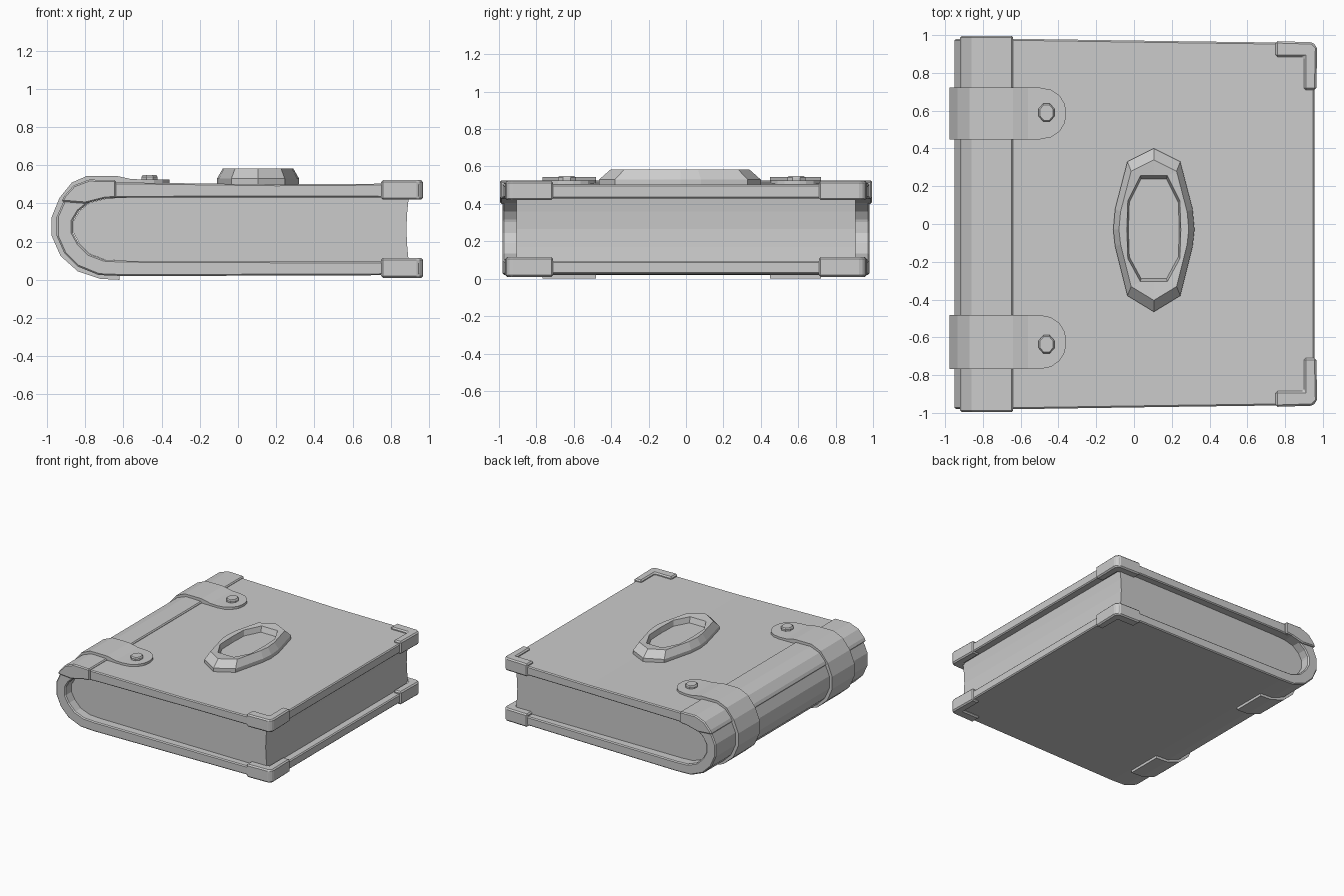
import bpy, bmesh
from math import cos, sin, pi

if "Cube" in bpy.data.objects:
    bpy.data.objects.remove(bpy.data.objects["Cube"])


def finish(name, bm, bevel=0):
    bmesh.ops.recalc_face_normals(bm, faces=bm.faces)
    me = bpy.data.meshes.new(name)
    bm.to_mesh(me)
    bm.free()
    ob = bpy.data.objects.new(name, me)
    bpy.context.collection.objects.link(ob)
    if bevel:
        m = ob.modifiers.new("bevel", "BEVEL")
        m.width = bevel
        m.segments = 1
        m.limit_method = 'ANGLE'
    return ob


def loft(name, rings, bevel=0):
    """Skin a stack of equal-length rings and cap both ends."""
    bm = bmesh.new()
    vs = [[bm.verts.new(p) for p in r] for r in rings]
    for a, b in zip(vs, vs[1:]):
        for i in range(len(a)):
            j = (i + 1) % len(a)
            bm.faces.new((a[i], a[j], b[j], b[i]))
    bm.faces.new(vs[0])
    bm.faces.new(vs[-1])
    return finish(name, bm, bevel)


def band(name, outer, inner, yc, half, bevel=0):
    """Bent sheet: xz profiles outside and inside, half width at each point."""
    return loft(name, [[(o[0], yc - h, o[1]), (o[0], yc + h, o[1]),
                        (i[0], yc + h, i[1]), (i[0], yc - h, i[1])]
                       for o, i, h in zip(outer, inner, half)], bevel)


def prism_y(name, prof, h, bevel=0):
    return loft(name, [[(x, y, z) for x, z in prof] for y in (-h, h)], bevel)


# Cover: two boards joined by a rounded spine
outer = [(.955, .025), (.2, .022), (-.60, .02), (-.73, .025), (-.84, .07), (-.91, .14),
         (-.95, .23), (-.95, .33), (-.91, .42), (-.85, .485), (-.77, .512),
         (-.60, .51), (.2, .50), (.955, .505)]
inner = [(.955, .095), (.2, .097), (-.60, .10), (-.70, .105), (-.78, .135), (-.835, .19),
         (-.865, .245), (-.865, .31), (-.835, .36), (-.78, .405), (-.70, .425),
         (-.60, .43), (.2, .432), (.955, .43)]
half = [.958, .968] + [.98] * 10 + [.968, .958]
band("cover", outer, inner, 0, half, .008)

# Page block with rounded back and hollow fore edge
pages = [(x + .004, z) for x, z in inner[2:12]]
pages += [(.895, .435), (.887, .36), (.882, .265), (.887, .17), (.895, .09)]
prism_y("pages", pages, .905)

# Raised leather cap over the top of the spine
cap = [(-.64, .43), (-.70, .425), (-.80, .40), (-.925, .41), (-.91, .44),
       (-.86, .495), (-.78, .525), (-.64, .522)]
prism_y("spine_cap", cap, .995, .008)

# Straps round the spine, tapering to a round tongue, each with a rivet
s_out = [(-.62, .0), (-.72, .005), (-.84, .045), (-.93, .125), (-.976, .23), (-.976, .33),
         (-.935, .43), (-.87, .51), (-.79, .545), (-.64, .545), (-.56, .528), (-.50, .526),
         (-.44, .526), (-.395, .526), (-.37, .526), (-.36, .526)]
s_in = [(-.62, .03), (-.72, .035), (-.82, .075), (-.90, .145), (-.945, .24), (-.945, .32),
        (-.905, .41), (-.85, .48), (-.78, .51), (-.64, .51), (-.56, .495), (-.50, .495),
        (-.44, .495), (-.395, .495), (-.37, .495), (-.36, .495)]
for tag, yc, w in (("front", -.625, .143), ("back", .585, .137)):
    widths = [w] * 12 + [w * .92, w * .70, w * .42, w * .15]
    band("strap_" + tag, s_out, s_in, yc, widths)
    loft("rivet_" + tag, [[(-.463 + r * .045 * cos(k * pi / 4 + pi / 8),
                            yc + (.005 if yc > 0 else -.012) + r * .052 * sin(k * pi / 4 + pi / 8), z)
                           for k in range(8)]
                          for r, z in ((1, .50), (1, .54), (.85, .549))])

# L-shaped corner guards on both boards
for lvl, z0, z1 in (("bottom", .01, .115), ("top", .42, .522)):
    for tag, s in (("front", -1), ("back", 1)):
        L = [(.75, .968), (.945, .962), (.97, .935), (.965, .71),
             (.90, .71), (.90, .885), (.75, .885)]
        loft(f"corner_{lvl}_{tag}", [[(x, s * y, z) for x, y in L] for z in (z0, z1)], .01)

# Oval faceted medallion with a sunken centre
right = [(0, .40), (.14, .33), (.205, .08), (.215, -.03), (.205, -.12), (.14, -.38), (0, -.465)]
rim = right + [(-x, y) for x, y in right[-2:0:-1]]
hole_r = [(0, .25), (.07, .25), (.135, .12), (.14, -.03), (.135, -.18), (.07, -.30), (0, -.30)]
hole = hole_r + [(-x, y) for x, y in hole_r[-2:0:-1]]


def ring(pts, k, z):
    return [(.105 + x * k, -.03 + (y + .03) * k, z) for x, y in pts]


loft("medallion", [ring(rim, 1, .48), ring(rim, 1, .53), ring(rim, .86, .583),
                   ring(hole, 1.02, .578), ring(hole, .96, .535)])
